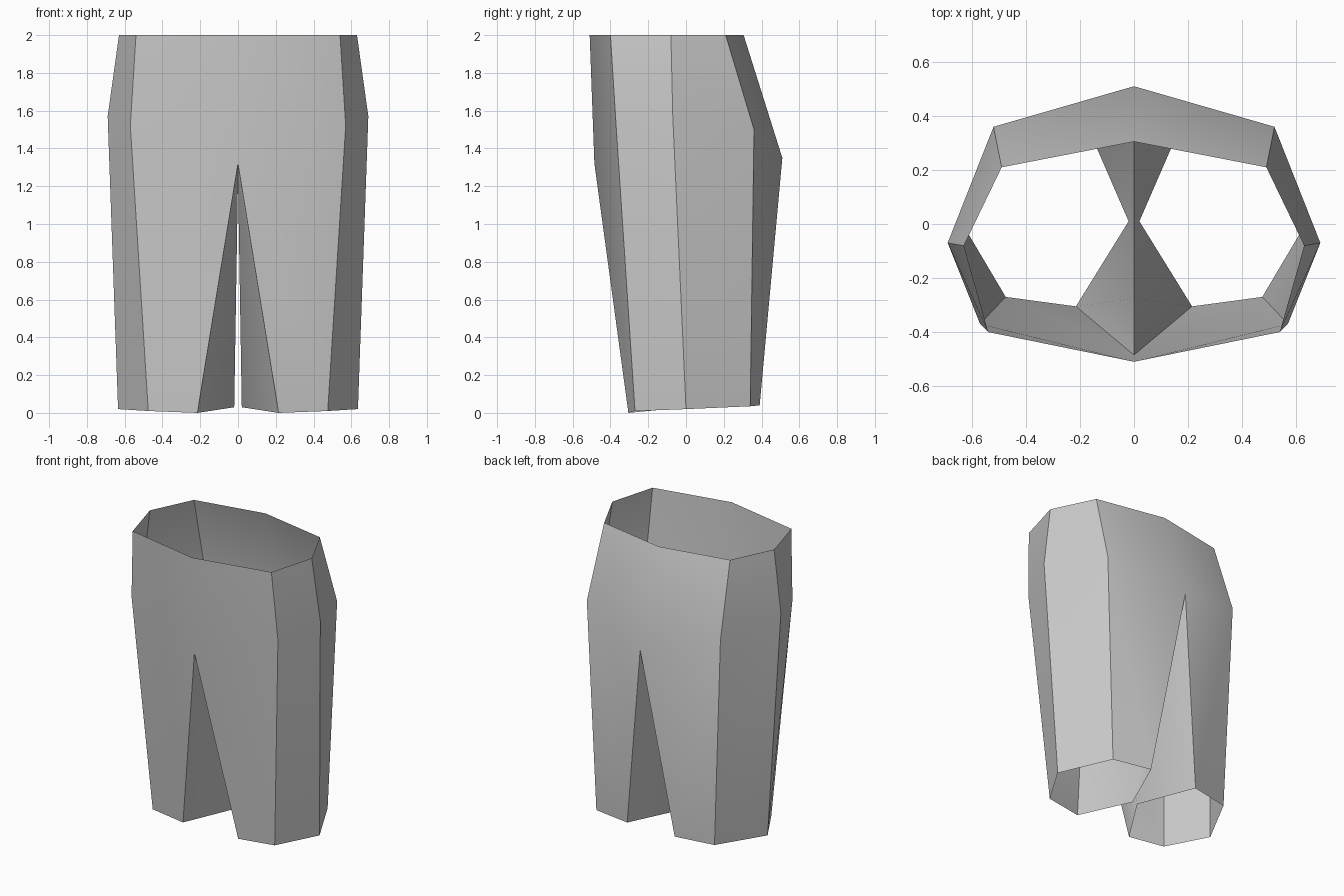
import bpy, bmesh, math

if "Cube" in bpy.data.objects:
    bpy.data.objects.remove(bpy.data.objects["Cube"])

# Half cross-sections, ordered front centre -> outside -> back centre
waist = [(0, -.51, 2), (.54, -.40, 2), (.63, -.08, 2), (.49, .21, 2), (0, .305, 2)]
hip = [(0, -.485, 1.32), (.57, -.37, 1.52), (.69, -.07, 1.57), (.52, .36, 1.5), (0, .51, 1.35)]
crotch = (0, -.275, 1.24)
# Leg opening: same order, closed by the inner thigh corner
hem = [(.215, -.305, 0), (.475, -.27, .01), (.635, 0, .02), (.46, .34, .035), (.185, .39, .04)]
inner_thigh = (.02, .01, .03)

bm = bmesh.new()


def ring(points):
    return [bm.verts.new(p) for p in points]


def bridge(a, b, closed=False):
    n = len(a)
    for i in range(n if closed else n - 1):
        j = (i + 1) % n
        bm.faces.new((a[i], b[i], b[j], a[j]))


# Hip band, then one six-sided leg tube
top, mid = ring(waist), ring(hip)
bridge(top, mid)
bridge(mid + ring([crotch]), ring(hem + [inner_thigh]), closed=True)

# Mirror to the other leg and weld along the centre seam
geom = bm.verts[:] + bm.edges[:] + bm.faces[:]
bmesh.ops.mirror(bm, geom=geom, axis='X', merge_dist=0.001)
bmesh.ops.remove_doubles(bm, verts=bm.verts[:], dist=0.001)
bmesh.ops.recalc_face_normals(bm, faces=bm.faces[:])

mesh = bpy.data.meshes.new("shorts")
bm.to_mesh(mesh)
bm.free()
shorts = bpy.data.objects.new("shorts", mesh)
bpy.context.collection.objects.link(shorts)

# Soft cloth shading with sharp corner folds
bpy.context.view_layer.objects.active = shorts
shorts.select_set(True)
bpy.ops.object.shade_smooth_by_angle(angle=math.radians(40))
